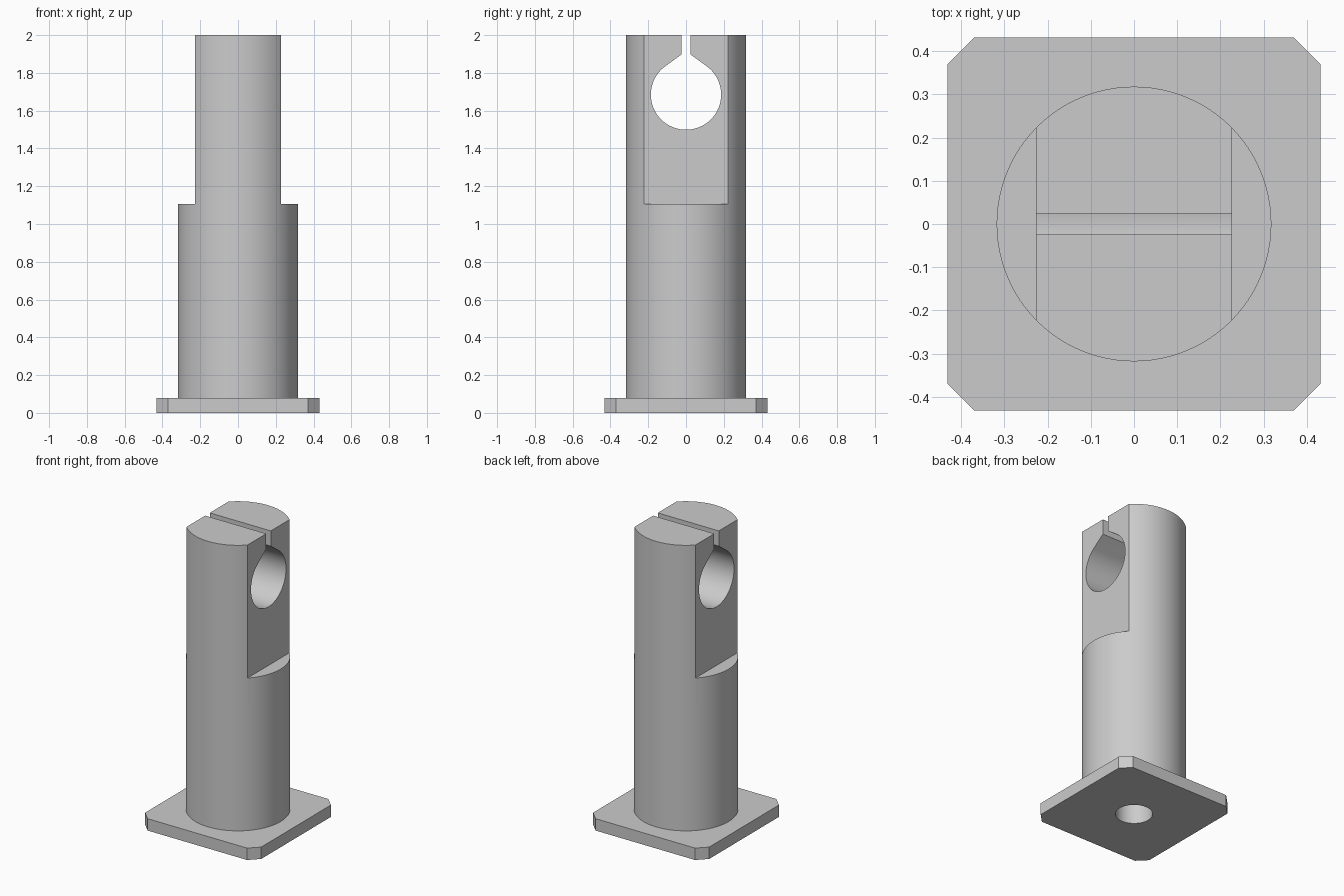
import bpy, math
from mathutils import Matrix

cube = bpy.data.objects.get("Cube")
if cube:
    bpy.data.objects.remove(cube, do_unlink=True)

# Single grey metal
metal = bpy.data.materials.new("grey_metal")
metal.use_nodes = True
grey = (0.6, 0.6, 0.6, 1)
metal.diffuse_color = grey
metal.node_tree.nodes["Principled BSDF"].inputs["Base Color"].default_value = grey


def prism(name, outline, low, high, turn=Matrix()):
    """Extrude a counter-clockwise 2D outline from low to high, then turn it."""
    n = len(outline)
    verts = [(x, y, h) for h in (low, high) for x, y in outline]
    faces = [tuple(reversed(range(n))), tuple(range(n, 2 * n))]
    faces += [(i, (i + 1) % n, n + (i + 1) % n, n + i) for i in range(n)]
    mesh = bpy.data.meshes.new(name)
    mesh.from_pydata(verts, [], faces)
    mesh.transform(turn)
    mesh.materials.append(metal)
    obj = bpy.data.objects.new(name, mesh)
    bpy.context.collection.objects.link(obj)
    return obj


def arc(radius, start, end, steps, cy=0):
    angles = [start + (end - start) * i / steps for i in range(steps + 1)]
    return [(radius * math.cos(a), cy + radius * math.sin(a)) for a in angles]


def circle(radius, steps=96):
    return arc(radius, 0, math.tau, steps)[:-1]


def cut(target, cutter):
    """Subtract the cutter and remove it."""
    mod = target.modifiers.new("cut", "BOOLEAN")
    mod.operation = "DIFFERENCE"
    mod.solver = "EXACT"
    mod.object = cutter
    bpy.context.view_layer.objects.active = target
    bpy.ops.object.modifier_apply(modifier=mod.name)
    bpy.data.objects.remove(cutter, do_unlink=True)


# Base plate with chamfered corners
half, inner, plate_top = 0.432, 0.37, 0.08
corner = [(half, inner), (inner, half)]
outline = []
for k in range(4):
    c, s = round(math.cos(k * math.pi / 2)), round(math.sin(k * math.pi / 2))
    outline += [(c * x - s * y, s * x + c * y) for x, y in corner]
base_plate = prism("base_plate", outline, 0, plate_top)

# Round post
post = prism("post", circle(0.318), plate_top, 2)

# Flats on both sides of the upper post
box = [(0.227, -0.5), (0.6, -0.5), (0.6, 0.5), (0.227, 0.5)]
for turn in (0, math.pi):
    cut(post, prism("flat_cutter", box, 1.105, 2.2, Matrix.Rotation(turn, 4, "Z")))

# Keyhole clamp bore: round hole, tapered throat and narrow slot, along x
slot, throat, centre, bore = 0.0245, 1.897, 1.685, 0.186
a = math.radians(54)
keyhole = [(-slot, 2.2), (-slot, throat)]
keyhole += arc(bore, math.pi - a, math.tau + a, 72, centre)
keyhole += [(slot, throat), (slot, 2.2)]
to_x = Matrix(((0, 0, 1, 0), (1, 0, 0, 0), (0, 1, 0, 0), (0, 0, 0, 1)))
cut(post, prism("keyhole_cutter", keyhole, -0.6, 0.6, to_x))

# Blind mounting hole from below
for part in (base_plate, post):
    cut(part, prism("hole_cutter", circle(0.113, 64), -0.1, 0.6))

# Smooth round walls, sharp edges
bpy.ops.object.select_all(action="DESELECT")
for part in (base_plate, post):
    part.select_set(True)
bpy.context.view_layer.objects.active = post
bpy.ops.object.shade_smooth_by_angle(angle=math.radians(25))
